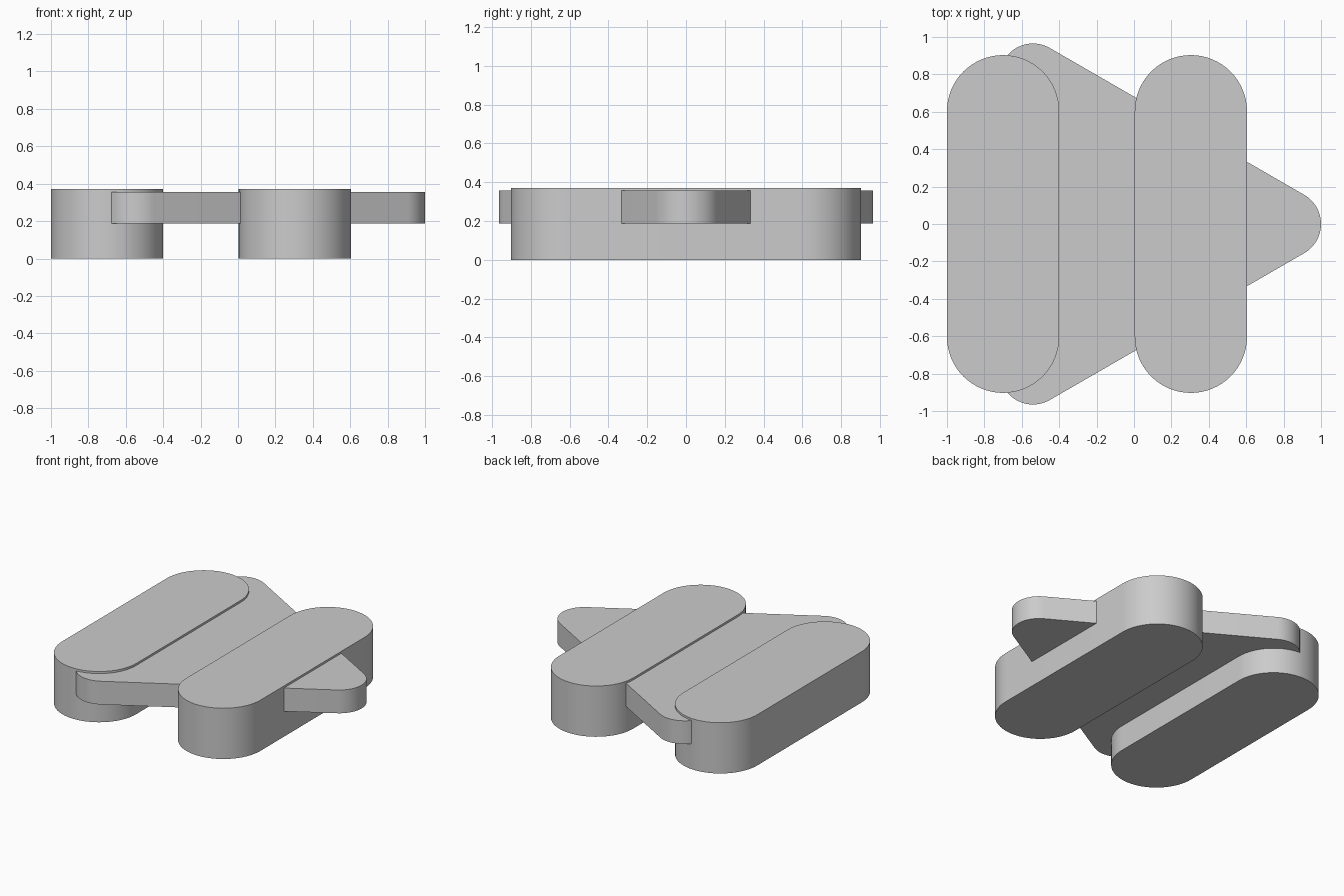
import bpy, bmesh
from math import atan2, cos, sin, pi, radians

if "Cube" in bpy.data.objects:
    bpy.data.objects.remove(bpy.data.objects["Cube"])


def rounded_prism(name, centres, r, z0, z1, steps):
    """Extrude the rounded outline around counter-clockwise corner centres."""
    n = len(centres)
    outline = []
    for i, (cx, cy) in enumerate(centres):
        px, py = centres[i - 1]
        nx, ny = centres[(i + 1) % n]
        start = atan2(cy - py, cx - px) - pi / 2
        end = atan2(ny - cy, nx - cx) - pi / 2
        sweep = (end - start) % (2 * pi)
        for k in range(steps + 1):
            a = start + sweep * k / steps
            outline.append((cx + r * cos(a), cy + r * sin(a)))
    bm = bmesh.new()
    bottom = [bm.verts.new((x, y, z0)) for x, y in outline]
    top = [bm.verts.new((x, y, z1)) for x, y in outline]
    bm.faces.new(bottom[::-1])
    bm.faces.new(top)
    m = len(outline)
    for i in range(m):
        j = (i + 1) % m
        bm.faces.new((bottom[i], bottom[j], top[j], top[i]))
    mesh = bpy.data.meshes.new(name)
    bm.to_mesh(mesh)
    bm.free()
    obj = bpy.data.objects.new(name, mesh)
    bpy.context.collection.objects.link(obj)
    bpy.ops.object.select_all(action='DESELECT')
    obj.select_set(True)
    bpy.context.view_layer.objects.active = obj
    bpy.ops.object.shade_smooth_by_angle(angle=radians(30))
    return obj


# Two upright bars with round ends
for name, x in (("left_bar", -0.70), ("right_bar", 0.304)):
    rounded_prism(name, [(x, -0.603), (x, 0.603)], 0.30, 0.0, 0.371, 32)

# Rounded triangular plate passing through both bars, pointing to +x
rounded_prism("triangle_plate", [(0.82, 0), (-0.54, 0.785), (-0.54, -0.785)],
              0.18, 0.186, 0.356, 24)
